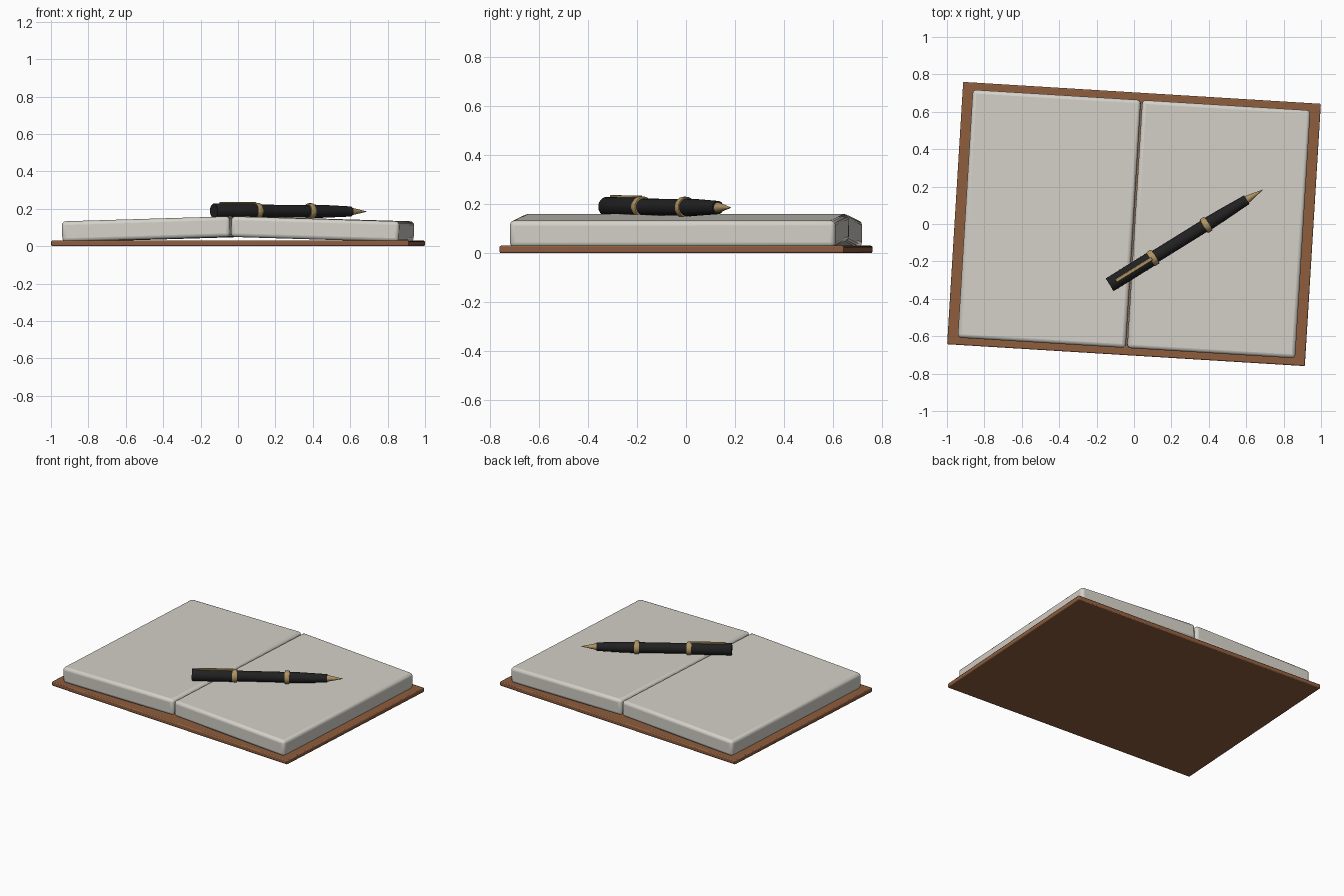
import bpy, bmesh, math
from mathutils import Vector, Matrix

if "Cube" in bpy.data.objects:
    bpy.data.objects.remove(bpy.data.objects["Cube"])


def material(name, rgb):
    m = bpy.data.materials.new(name)
    m.diffuse_color = (*rgb, 1)
    m.use_nodes = True
    m.node_tree.nodes["Principled BSDF"].inputs["Base Color"].default_value = m.diffuse_color
    return m


BROWN = material("brown leather", (0.27, 0.11, 0.048))
PAPER = material("warm paper", (0.66, 0.635, 0.58))
BLACK = material("black lacquer", (0.015, 0.015, 0.015))
GOLD = material("brass", (0.42, 0.29, 0.12))


def finish(name, bm, mat, matrix, bevel=0, segments=3):
    me = bpy.data.meshes.new(name)
    bmesh.ops.recalc_face_normals(bm, faces=bm.faces)
    bm.to_mesh(me)
    bm.free()
    ob = bpy.data.objects.new(name, me)
    bpy.context.collection.objects.link(ob)
    me.materials.append(mat)
    ob.matrix_world = matrix
    if bevel:
        mod = ob.modifiers.new("rounded edges", 'BEVEL')
        mod.width = bevel
        mod.segments = segments
    bpy.ops.object.select_all(action='DESELECT')
    ob.select_set(True)
    bpy.context.view_layer.objects.active = ob
    bpy.ops.object.shade_smooth_by_angle(angle=math.radians(35))
    return ob


def box(name, size, mat, matrix, bevel, segments=3):
    bm = bmesh.new()
    bmesh.ops.create_cube(bm, size=1)
    bmesh.ops.scale(bm, vec=size, verts=bm.verts)
    return finish(name, bm, mat, matrix, bevel, segments)


def lathe(name, profile, mat, matrix, sides=24):
    """Closed solid turned around local x from (x, radius) pairs."""
    bm = bmesh.new()
    rings = []
    for x, r in profile:
        rings.append([bm.verts.new((x, r * math.cos(a), r * math.sin(a)))
                      for a in (2 * math.pi * i / sides for i in range(sides))])
    for a, b in zip(rings, rings[1:]):
        for i in range(sides):
            j = (i + 1) % sides
            bm.faces.new((a[i], a[j], b[j], b[i]))
    bm.faces.new(rings[0])
    bm.faces.new(rings[-1])
    return finish(name, bm, mat, matrix)


# Notebook: cover and two page blocks rising towards the spine
book = Matrix.Rotation(math.radians(-3.5), 4, 'Z')
box("cover", (1.916, 1.405, 0.03), BROWN,
    book @ Matrix.Translation((0, 0, 0.015)), 0.006, 2)
for side, name in ((-1, "left_pages"), (1, "right_pages")):
    box(name, (0.9, 1.328, 0.11), PAPER,
        book @ Matrix.Translation((side * 0.453, 0, 0.091))
        @ Matrix.Rotation(side * math.radians(1.72), 4, 'Y'), 0.02, 3)

# Pen: axis runs from the cap end to the nib tip
tail, tip = Vector((-0.13, -0.325, 0.189)), Vector((0.688, 0.183, 0.185))
d = tip - tail
pen = (Matrix.Translation(tail)
       @ Matrix.Rotation(math.atan2(d.y, d.x), 4, 'Z')
       @ Matrix.Rotation(-math.asin(d.z / d.length), 4, 'Y'))
lathe("pen_cap", [(0, 0.038), (0.004, 0.04), (0.27, 0.04)], BLACK, pen)
lathe("pen_barrel", [(0.26, 0.034), (0.61, 0.034)], BLACK, pen)
lathe("pen_grip", [(0.60, 0.036), (0.70, 0.034), (0.863, 0.027)], BLACK, pen)
lathe("pen_nib", [(0.85, 0.021), (0.865, 0.021), (d.length, 0.001)], GOLD, pen)
for x, name in ((0.273, "cap_ring"), (0.607, "grip_ring")):
    lathe(name, [(x - 0.015, 0.041), (x - 0.011, 0.043),
                 (x + 0.011, 0.043), (x + 0.015, 0.041)], GOLD, pen)
box("pen_clip", (0.225, 0.018, 0.012), GOLD,
    pen @ Matrix.Translation((0.153, 0, 0.041)), 0.003, 2)
